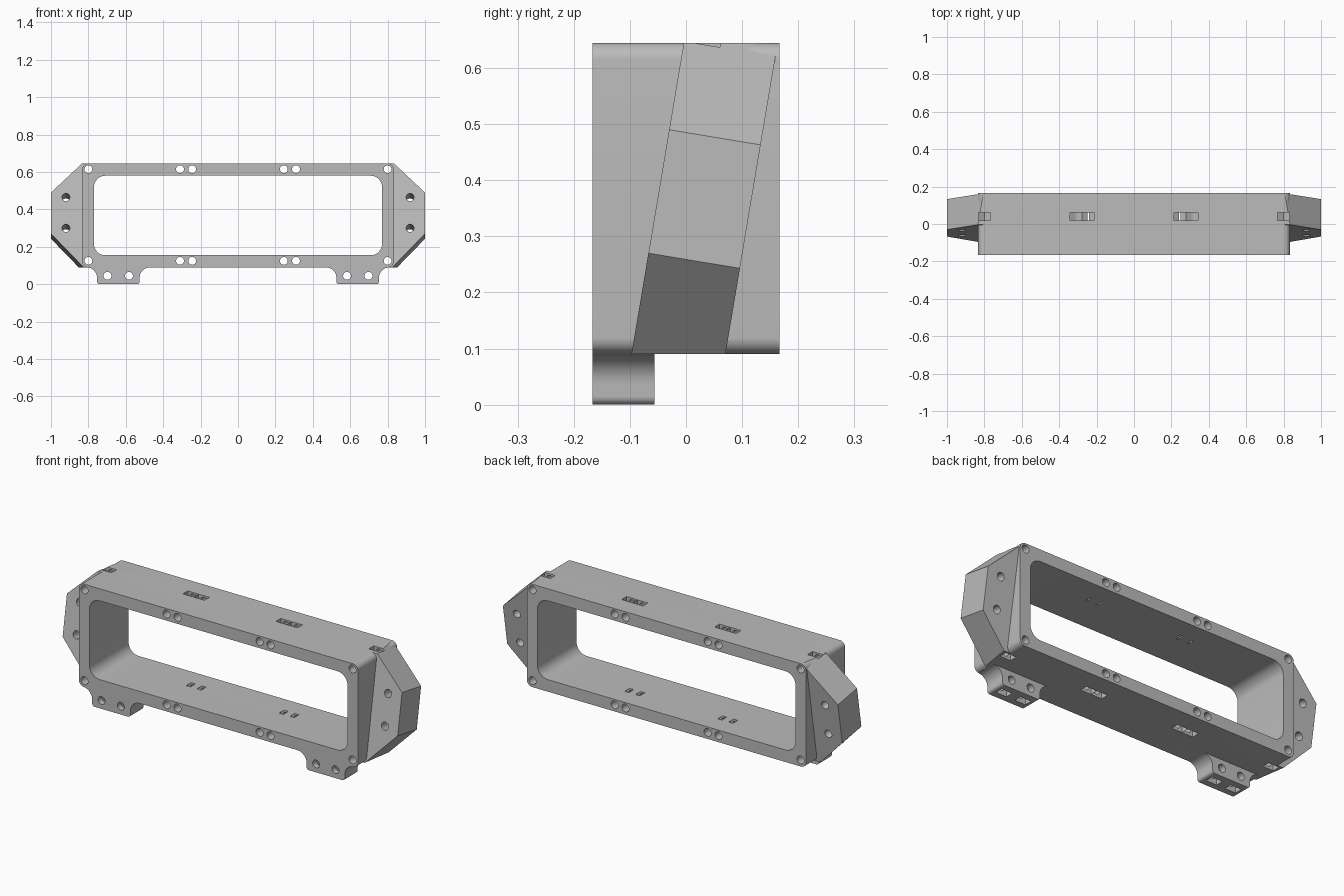
import bpy, bmesh
from math import sin, cos, pi
from mathutils import Vector

cube = bpy.data.objects.get("Cube")
if cube:
    bpy.data.objects.remove(cube)

grey = bpy.data.materials.new("plain_grey")
grey.use_nodes = True
colour = (0.5, 0.5, 0.5, 1)
grey.diffuse_color = colour
grey.node_tree.nodes["Principled BSDF"].inputs["Base Color"].default_value = colour

HALF_X, HALF_Y = 0.833, 0.1665
BOTTOM, TOP = 0.09, 0.645
HOLE_R, NUT_R = 0.021, 0.037


def arc(cx, cz, r, start, end, steps=8):
    angles = [start + (end - start) * i / steps for i in range(steps + 1)]
    return [(cx + r * cos(a), cz + r * sin(a)) for a in angles]


def rounded_rect(w, z0, z1, r):
    return (arc(w - r, z1 - r, r, 0, pi / 2) + arc(r - w, z1 - r, r, pi / 2, pi)
            + arc(r - w, z0 + r, r, pi, 1.5 * pi) + arc(w - r, z0 + r, r, 1.5 * pi, 2 * pi))


def add_prism(bm, points, depth):
    """Cap a loop of 3D points and extrude it along depth."""
    face = bm.faces.new([bm.verts.new(p) for p in points])
    result = bmesh.ops.extrude_face_region(bm, geom=[face], use_keep_orig=True)
    verts = [g for g in result["geom"] if isinstance(g, bmesh.types.BMVert)]
    bmesh.ops.translate(bm, verts=verts, vec=depth)


def add_profile(bm, outline, y0, y1):
    add_prism(bm, [(x, y0, z) for x, z in outline], Vector((0, y1 - y0, 0)))


def finish(bm, name):
    bmesh.ops.recalc_face_normals(bm, faces=bm.faces)
    mesh = bpy.data.meshes.new(name)
    bm.to_mesh(mesh)
    bm.free()
    mesh.materials.append(grey)
    obj = bpy.data.objects.new(name, mesh)
    bpy.context.collection.objects.link(obj)
    return obj


def profile_object(name, outline, y0, y1):
    bm = bmesh.new()
    add_profile(bm, outline, y0, y1)
    return finish(bm, name)


# Cutters: screw bores and the nut pockets that meet them
columns = [s * x for s in (-1, 1) for x in (0.245, 0.31, 0.8)]
foot_columns = [s * x for s in (-1, 1) for x in (0.583, 0.698)]
screws = [(x, z, d, 0.04) for x in columns for z, d in ((0.615, 1), (0.125, -1))]
screws += [(x, 0.045, -1, -0.112) for x in foot_columns]

bores, pockets = bmesh.new(), bmesh.new()
for x, z, d, y in screws:
    add_profile(bores, arc(x, z, HOLE_R, 0, 2 * pi, 24)[:-1], -0.3, 0.3)
    side = NUT_R * cos(pi / 6)
    pocket = [(x - side, z + d * 0.08), (x - side, z - d * NUT_R / 2), (x, z - d * NUT_R),
              (x + side, z - d * NUT_R / 2), (x + side, z + d * 0.08)]
    add_profile(pockets, pocket, y - 0.021, y + 0.021)
bores = finish(bores, "screw_bore_cutter")
pockets = finish(pockets, "nut_pocket_cutter")
window = profile_object("window_cutter", rounded_rect(0.77, 0.155, 0.58, 0.06), -0.3, 0.3)

# Ear bores follow the lean of the ears
lean = Vector((0, 0.163, -0.027))
ear_bores = bmesh.new()
for s in (-1, 1):
    for z in (0.465, 0.3):
        start = Vector((0, -0.03 + (z - 0.49) * 0.168, z)) - lean
        ring = arc(s * 0.92, 0, HOLE_R, 0, 2 * pi, 24)[:-1]
        add_prism(ear_bores, [start + Vector((x, h * 0.166, h)) for x, h in ring], lean * 3)
ear_bores = finish(ear_bores, "ear_bore_cutter")
cutters = [bores, pockets, window, ear_bores]

# Rectangular tube housing
parts = [(profile_object("housing", rounded_rect(HALF_X, BOTTOM, TOP, 0.03), -HALF_Y, HALF_Y),
          [window, bores, pockets])]

for s, label in ((-1, "right"), (1, "left")):
    # Mounting foot with flared top
    half, r, flare = 0.114, 0.015, 0.055
    right = (arc(half - r, r, r, -pi / 2, 0)
             + arc(half + flare, BOTTOM - flare, flare, pi, pi / 2))
    right.append((half + flare, BOTTOM + 0.004))
    outline = right + [(-x, z) for x, z in reversed(right)]
    foot = profile_object(label + "_foot", [(s * 0.64 + x, z) for x, z in outline],
                          -HALF_Y, -0.056)
    parts.append((foot, [bores, pockets]))

    # Leaning ear, trimmed flush with the housing
    bm = bmesh.new()
    ear = [(0.79, 0.687), (1, 0.49), (1, 0.27), (0.79, 0.054)]
    add_prism(bm, [(s * x, -0.03 + (z - 0.49) * 0.168, z) for x, z in ear], lean)
    for point, normal in (((0, 0, TOP), (0, 0, 1)), ((0, 0, BOTTOM), (0, 0, -1)),
                          ((0, HALF_Y, 0), (0, 1, 0))):
        bmesh.ops.bisect_plane(bm, geom=bm.verts[:] + bm.edges[:] + bm.faces[:],
                               plane_co=point, plane_no=normal, clear_outer=True)
        bmesh.ops.holes_fill(bm, edges=[e for e in bm.edges if e.is_boundary])
    parts.append((finish(bm, label + "_ear"), [bores, pockets, ear_bores]))

# Cut the openings and shade the rounded walls smooth
for obj, tools in parts:
    bpy.ops.object.select_all(action="DESELECT")
    obj.select_set(True)
    bpy.context.view_layer.objects.active = obj
    for tool in tools:
        mod = obj.modifiers.new(tool.name, "BOOLEAN")
        mod.operation, mod.solver, mod.object = "DIFFERENCE", "EXACT", tool
        bpy.ops.object.modifier_apply(modifier=mod.name)
    bpy.ops.object.shade_smooth_by_angle(angle=pi / 6)

for tool in cutters:
    bpy.data.objects.remove(tool)
